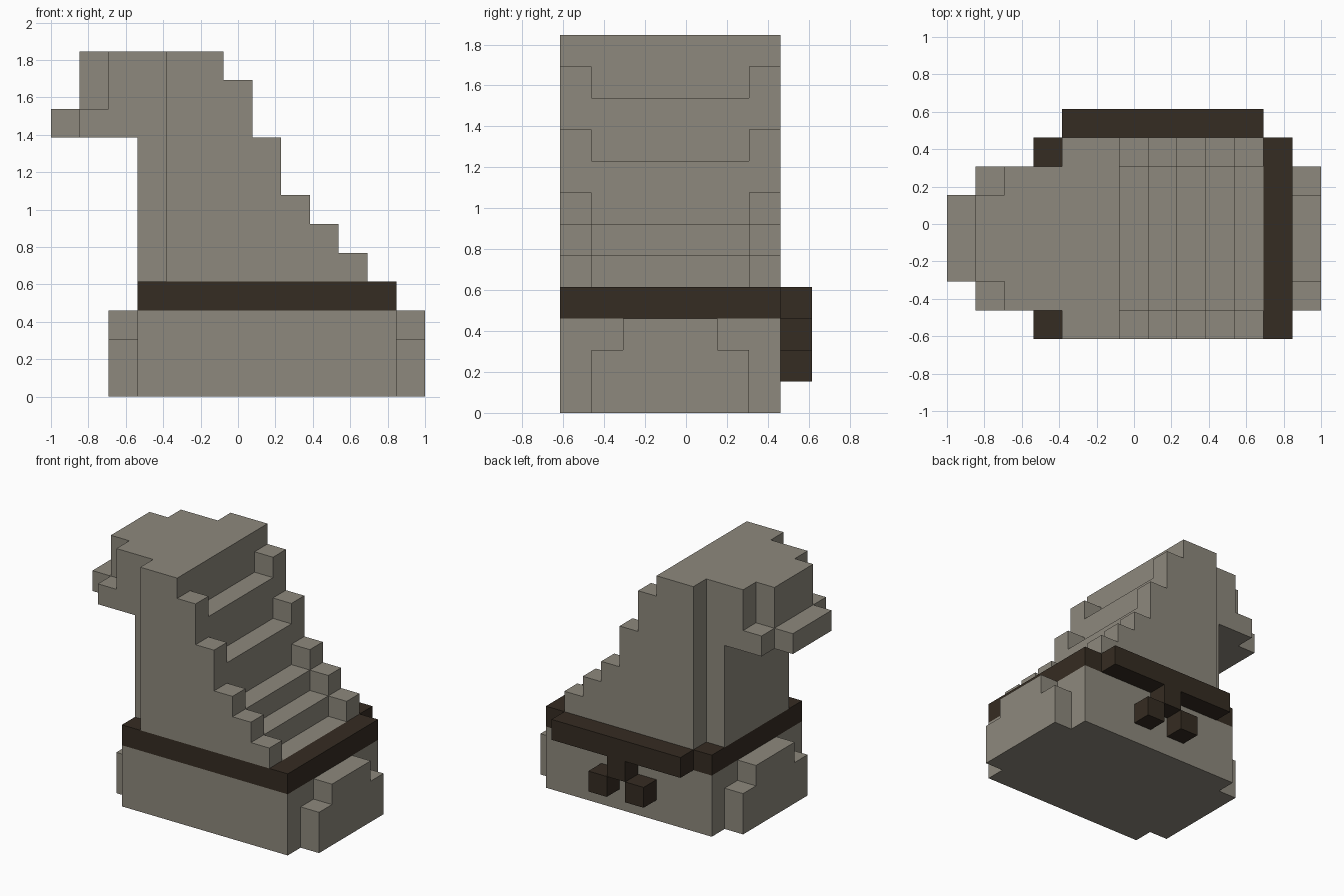
import bpy
import bmesh
from mathutils import Vector

if "Cube" in bpy.data.objects:
    bpy.data.objects.remove(bpy.data.objects["Cube"], do_unlink=True)

UNIT = 2 / 13                          # size of one block
ORIGIN = Vector((-6.5, -4, 0))         # grid corner, in blocks


def material(name, rgb):
    mat = bpy.data.materials.new(name)
    mat.use_nodes = True
    color = (*rgb, 1)
    mat.diffuse_color = color
    mat.node_tree.nodes["Principled BSDF"].inputs["Base Color"].default_value = color
    return mat


stone = material("warm grey stone", (0.27, 0.25, 0.205))
dark = material("dark brown band", (0.036, 0.025, 0.016))

cells = {}                             # block position -> part name


def fill(part, x, y, z):
    """Give a box of blocks to a part; each argument is a (from, to) range."""
    for i in range(*x):
        for j in range(*y):
            for k in range(*z):
                cells[i, j, k] = part


FULL, MIDDLE, NARROW = (0, 7), (1, 6), (2, 5)

# Base block, with a stepped block on each end
fill("base", (3, 12), FULL, (0, 3))
for name, x in (("right_end_step", 2), ("left_end_step", 12)):
    fill(name, (x, x + 1), MIDDLE, (0, 2))
    fill(name, (x, x + 1), NARROW, (2, 3))

# Band around the base, and its tied knot at the back
fill("band", (3, 12), FULL, (3, 4))
fill("knot", (4, 11), (7, 8), (3, 4))
fill("knot", (7, 8), (7, 8), (2, 3))
for x in (6, 8):
    fill("knot", (x, x + 1), (7, 8), (1, 2))

# Tower: the core fills the band, and the treads lie between raised side walls
fill("tower", (4, 11), MIDDLE, (3, 4))
fill("tower", (3, 4), MIDDLE, (4, 12))
fill("tower", (4, 6), FULL, (4, 12))
for x, (wall, tread) in enumerate(((11, 10), (9, 8), (7, 6), (6, 5), (5, 4)), 6):
    fill("tower", (x, x + 1), MIDDLE, (4, tread))
    for y in (0, 6):
        fill("tower", (x, x + 1), (y, y + 1), (4, wall))

# Overhanging head with a stepped brim
fill("head", (2, 3), MIDDLE, (9, 12))
fill("head", (1, 2), NARROW, (10, 12))
fill("brim", (1, 2), MIDDLE, (9, 10))
fill("brim", (0, 1), NARROW, (9, 10))


def build(part, mat):
    """Mesh the exposed sides of a part's blocks and merge flat areas."""
    bm = bmesh.new()
    for cell in (c for c, owner in cells.items() if owner == part):
        center = Vector(cell) + Vector((0.5, 0.5, 0.5)) + ORIGIN
        for axis in range(3):
            for sign in (-1, 1):
                normal = Vector((0, 0, 0))
                normal[axis] = sign
                if tuple(int(c + n) for c, n in zip(cell, normal)) in cells:
                    continue
                u = Vector((0, 0, 0))
                u[(axis + 1) % 3] = 0.5
                v = normal.cross(u)
                mid = center + normal / 2
                corners = (mid - u - v, mid + u - v, mid + u + v, mid - u + v)
                bm.faces.new([bm.verts.new(p * UNIT) for p in corners])
    bmesh.ops.remove_doubles(bm, verts=bm.verts, dist=0.001)
    bmesh.ops.dissolve_limit(bm, angle_limit=0.01, verts=bm.verts, edges=bm.edges)
    mesh = bpy.data.meshes.new(part)
    bm.to_mesh(mesh)
    bm.free()
    mesh.materials.append(mat)
    bpy.context.collection.objects.link(bpy.data.objects.new(part, mesh))


for part in dict.fromkeys(cells.values()):
    build(part, dark if part in ("band", "knot") else stone)
